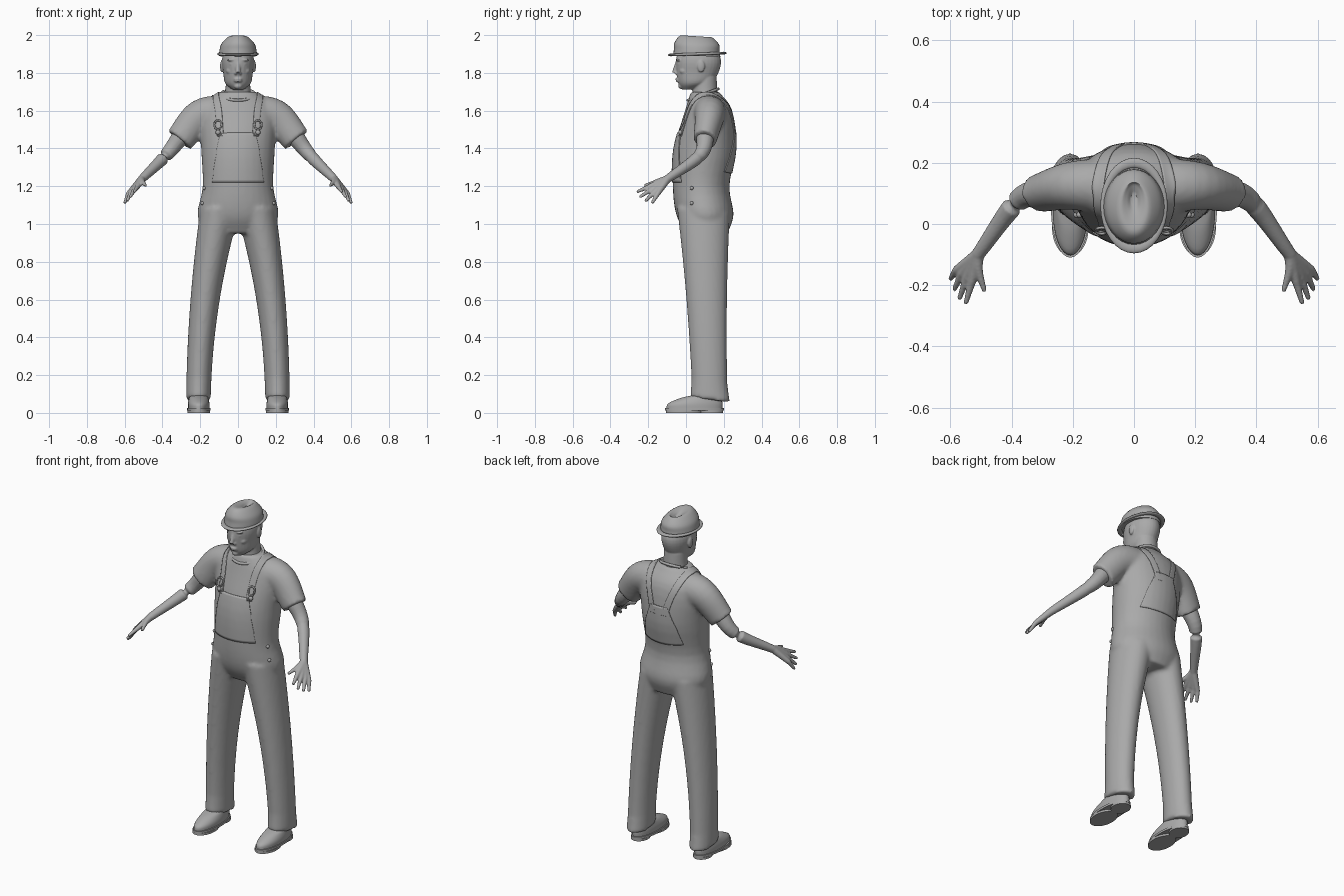
import bpy, bmesh
from math import cos, sin, pi, tau, radians
from mathutils import Vector, Matrix

cube = bpy.data.objects.get("Cube")
if cube:
    bpy.data.objects.remove(cube, do_unlink=True)

colour = (0.4, 0.4, 0.4, 1)
grey = bpy.data.materials.new("plain grey")
grey.use_nodes = True
grey.diffuse_color = colour
grey.node_tree.nodes["Principled BSDF"].inputs["Base Color"].default_value = colour


# ---------- helpers ----------
def angles(count):
    return [tau * i / count for i in range(count)]


def flow(rows, steps=6):
    """Smooth curve through rows of numbers of any length."""
    pts = [Vector(row) for row in rows]
    pts = [2 * pts[0] - pts[1], *pts, 2 * pts[-1] - pts[-2]]
    result = []
    for a, b, c, d in zip(pts, pts[1:], pts[2:], pts[3:]):
        for k in range(steps):
            t = k / steps
            bend = (2 * a - 5 * b + 4 * c - d) * t + (3 * b - a - 3 * c + d) * t * t
            result.append(b + (c - a + bend) * t / 2)
    return result + [pts[-2]]


def skin(bm, rings):
    """Join rings of points into a closed tube."""
    loops = [[bm.verts.new(point) for point in ring] for ring in rings]
    for low, high in zip(loops, loops[1:]):
        for i in range(len(low)):
            bm.faces.new((low[i - 1], low[i], high[i], high[i - 1]))
    bm.faces.new(loops[0][::-1])
    bm.faces.new(loops[-1])


def stack(bm, rows, middle=lambda z: 0, tilt=0, steps=4):
    """Level ellipses: y, z, width radius, depth radius."""
    skin(bm, [[(middle(z) + wide * cos(a), y + deep * sin(a), z + tilt * sin(a))
               for a in angles(32)] for y, z, wide, deep in flow(rows, steps)])


def tube(bm, path, start, end, flat=1, steps=6, sides=16):
    """Tapered tube along a path; flat is the depth ratio reached at the end."""
    pts = flow(path, steps)
    rings = []
    for i, point in enumerate(pts):
        t = i / (len(pts) - 1)
        radius = start + (end - start) * t
        depth = radius * (1 + (flat - 1) * t)
        along = (pts[min(i + 1, len(pts) - 1)] - pts[max(i - 1, 0)]).normalized()
        aside = Vector((1, 0, 0)) if abs(along.y) > abs(along.x) else Vector((0, 1, 0))
        u = along.cross(aside).normalized()
        v = u.cross(along)
        rings.append([point + u * radius * cos(a) + v * depth * sin(a) for a in angles(sides)])
    skin(bm, rings)


def ball(bm, place, size):
    bmesh.ops.create_uvsphere(bm, u_segments=16, v_segments=10, radius=1,
                              matrix=Matrix.LocRotScale(Vector(place), None, Vector(size)))


def finish(name, bm, voxel=0):
    """Make the object; a voxel size fuses its pieces into one soft skin."""
    bmesh.ops.recalc_face_normals(bm, faces=bm.faces)
    mesh = bpy.data.meshes.new(name)
    bm.to_mesh(mesh)
    bm.free()
    mesh.materials.append(grey)
    mesh.shade_smooth()
    mesh.set_sharp_from_angle(angle=radians(50))
    part = bpy.data.objects.new(name, mesh)
    bpy.context.collection.objects.link(part)
    if voxel:
        fuse = part.modifiers.new("Fuse", 'REMESH')
        fuse.mode, fuse.voxel_size, fuse.use_smooth_shade = 'VOXEL', voxel, True
        soften = part.modifiers.new("Soften", 'SMOOTH')
        soften.factor, soften.iterations = 0.5, 4
    return part


def cloth(name, centres, widths, target, columns):
    """Thin strip of fabric laid on the target."""
    bm = bmesh.new()
    grid = [[bm.verts.new(centre + Vector((width * (2 * i / columns - 1), 0, 0)))
             for i in range(columns + 1)] for centre, width in zip(centres, widths)]
    for upper, lower in zip(grid, grid[1:]):
        for i in range(columns):
            bm.faces.new((upper[i], upper[i + 1], lower[i + 1], lower[i]))
    part = finish(name, bm)
    lay = part.modifiers.new("Lay", 'SHRINKWRAP')
    lay.target, lay.offset, lay.wrap_mode = target, 0.002, 'ABOVE_SURFACE'
    thicken = part.modifiers.new("Thickness", 'SOLIDIFY')
    thicken.thickness, thicken.offset = 0.006, 0


def panel(name, y, height, top_width, spread, target):
    """Fabric panel that widens evenly from the chest to the waist."""
    fractions = [i / 20 for i in range(21)]
    cloth(name, [Vector((0, y, 1.5 - height * f)) for f in fractions],
          [top_width + spread * f for f in fractions], target, 40)


# ---------- clothed body: torso, trouser legs, sleeves ----------
bm = bmesh.new()
stack(bm, [(.11, .95, .17, .11), (.1, 1.05, .215, .152), (.08, 1.2, .187, .15),
           (.1, 1.4, .195, .163), (.12, 1.6, .2, .125), (.1, 1.7, .098, .075)])
leg_heights = [.07 + i / 20 for i in range(21)]
leg = [(.13 - .035 * z, z, .065 + .035 * z * z,
        .094 + .04 * z * z + max(0, .02 - z / 8)) for z in leg_heights]
for s in (1, -1):
    stack(bm, leg, lambda z: s * (.21 - .1 * z * z), tilt=-.015, steps=1)
    tube(bm, [(s * .06, .12, 1.585), (s * .2, .125, 1.57), (s * .31, .1, 1.445)],
         .1, .077, flat=.8, sides=24)
body = finish("overalls_and_shirt", bm, voxel=.011)

# ---------- bib and back panel ----------
panel("bib", -.1, .28, .12, .075, body)
panel("back_panel", .28, .24, .06, .12, body)

for s, side in ((1, "left"), (-1, "right")):
    # shoulder strap
    path = flow([(s * .1, -.05, 1.47), (s * .11, .01, 1.62), (s * .12, .12, 1.7),
                 (s * .08, .25, 1.58), (s * .04, .28, 1.45)])
    cloth(side + "_strap", path, [.02] * len(path), body, 6)

    # buckle ring, bib button and side buttons
    bm = bmesh.new()
    ring = [(s * .106 + .02 * cos(a), -.022 + .01 * sin(a), 1.525 + .024 * sin(a))
            for a in angles(16) + [0]]
    tube(bm, ring, .005, .005, steps=1, sides=8)
    ball(bm, (s * .106, -.03, 1.485), (.013, .01, .013))
    ball(bm, (s * .178, .03, 1.19), (.01, .01, .01))
    ball(bm, (s * .188, .03, 1.11), (.01, .01, .01))
    finish(side + "_buckle_and_buttons", bm)

    # forearm, four fingers and thumb
    bm = bmesh.new()
    wrist = Vector((s * .51, -.1, 1.237))
    tube(bm, [(s * .29, .105, 1.48), (s * .38, .075, 1.365), wrist], .05, .022)
    for i in range(4):
        across = i / 3
        knuckle = Vector((s * .53, -.19, 1.2)).lerp(Vector((s * .58, -.15, 1.16)), across)
        tip = Vector((s * .55, -.26, 1.17)).lerp(Vector((s * .6, -.18, 1.11)), across)
        tip += (tip - knuckle) * .25 * sin(pi * across)
        tube(bm, [wrist, knuckle], .021, .014)
        tube(bm, [knuckle, tip], .0135, .008)
    tube(bm, [wrist, (s * .508, -.15, 1.225), (s * .488, -.22, 1.203)], .021, .008)
    finish(side + "_arm", bm, voxel=.005)

    # shoe upper
    def foot_middle(z):
        return s * .208

    bm = bmesh.new()
    stack(bm, [(.045, .02, .057, .148), (.05, .05, .057, .144), (.08, .08, .05, .105),
               (.12, .1, .045, .07), (.12, .14, .045, .07)], foot_middle)
    finish(side + "_shoe", bm)

    # welt, heel and forefoot sole
    bm = bmesh.new()
    for y, bottom, wide, deep in ((.045, .012, .063, .155), (.135, 0, .05, .062),
                                  (-.01, 0, .06, .095)):
        stack(bm, [(y, bottom, wide, deep), (y, bottom + .013, wide, deep)], foot_middle)
    finish(side + "_sole", bm)

# ---------- shirt collar ----------
bm = bmesh.new()
tube(bm, [(.09 * cos(a), .09 + .08 * sin(a), 1.685 + .03 * sin(a)) for a in angles(32) + [0]],
     .008, .008, steps=1, sides=8)
finish("collar", bm)

# ---------- head, neck and face ----------
bm = bmesh.new()
stack(bm, [(.1, 1.64, .08, .068), (.1, 1.7, .067, .066), (.1, 1.78, .064, .062)])
stack(bm, [(.015, 1.712, .03, .036), (.045, 1.745, .068, .085), (.06, 1.8, .078, .111),
           (.066, 1.87, .085, .119), (.06, 1.95, .06, .09)])
tube(bm, [(0, -.045, 1.86), (0, -.061, 1.8)], .009, .014)
lip = (.023, .015, .006)
ball(bm, (0, -.042, 1.767), lip)
ball(bm, (0, -.04, 1.756), lip)
ball(bm, (0, -.024, 1.73), (.022, .018, .016))
for s in (1, -1):
    ball(bm, (s * .012, -.05, 1.797), (.008, .011, .008))
    ball(bm, (s * .032, -.038, 1.869), (.026, .014, .008))
    ball(bm, (s * .032, -.032, 1.846), (.014, .014, .007))
    ball(bm, (s * .04, -.01, 1.81), (.024, .025, .02))
    ball(bm, (s * .086, .08, 1.835), (.009, .02, .032))
finish("head", bm, voxel=.0045)

# ---------- hat: thin brim and creased crown ----------
bm = bmesh.new()
stack(bm, [(.06, 1.9 + .007 * sin(a), .1 + .01 * cos(a), .14 + .016 * cos(a))
           for a in (turn - pi for turn in angles(16) + [tau])], tilt=.005, steps=1)
finish("hat_brim", bm)
bm = bmesh.new()
stack(bm, [(.057, 1.89, .1, .125), (.057, 1.92, .098, .121), (.057, 1.955, .087, .118),
           (.055, 1.992, .05, .085), (.075, 1.985, .025, .055), (.08, 1.97, .01, .02)],
      tilt=-.005)
finish("hat_crown", bm)
